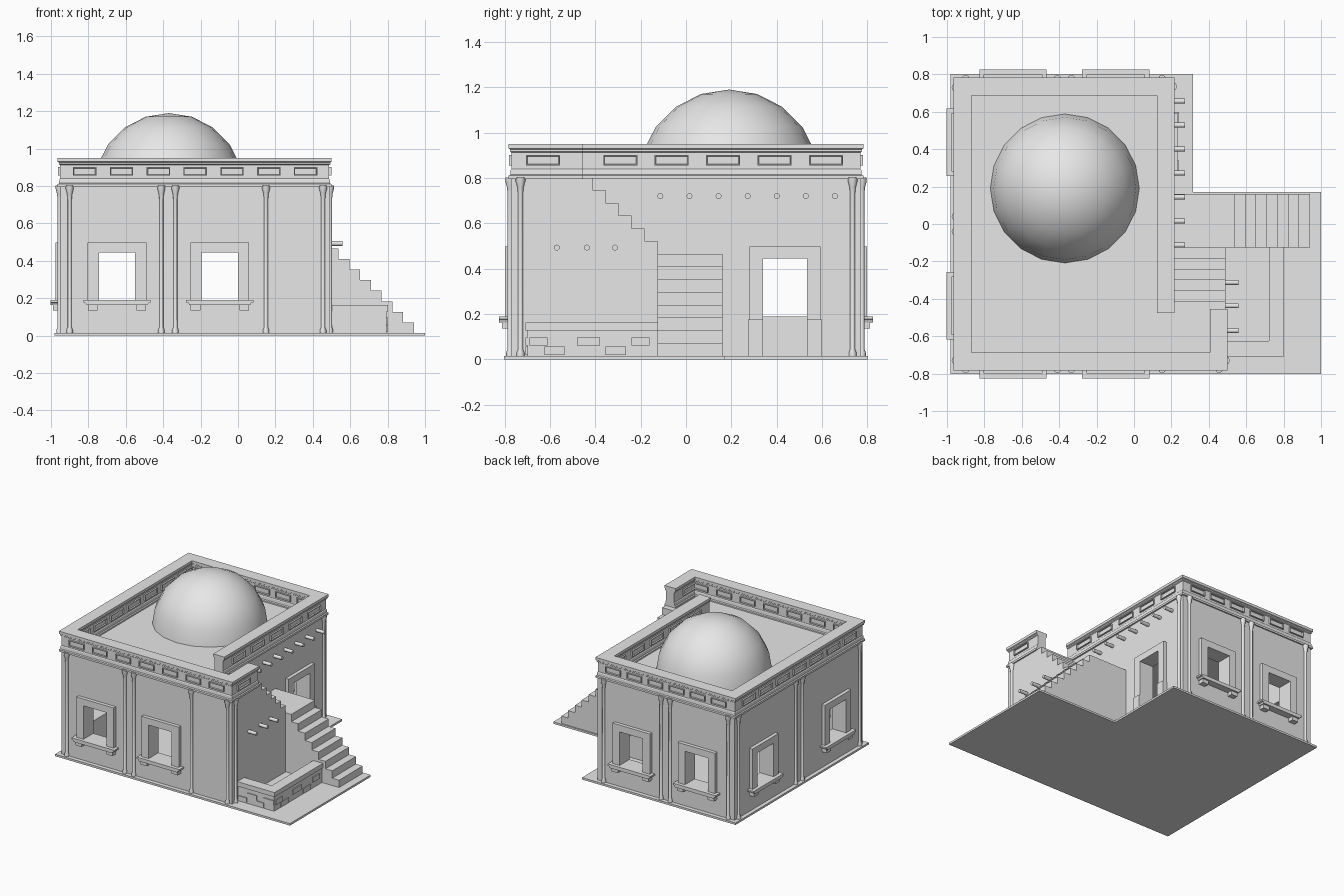
import bpy, bmesh
from math import radians, sin, cos, pi
from mathutils import Matrix, Vector

cube = bpy.data.objects.get("Cube")
if cube:
    bpy.data.objects.remove(cube, do_unlink=True)

plaster = bpy.data.materials.new("plaster_grey")
plaster.use_nodes = True
plaster.diffuse_color = (0.8, 0.8, 0.8, 1)
plaster.node_tree.nodes["Principled BSDF"].inputs["Base Color"].default_value = (0.8, 0.8, 0.8, 1)

IDENT = Matrix.Identity(4)
PLAN = Matrix.Rotation(radians(-90), 4, 'X')
FRONT, RIGHT, BACK, LEFT = 0, 90, 180, -90


def facing(angle, x=0, y=0, z=0):
    """Frame whose local -y points out of the wall that faces this way."""
    return Matrix.Translation((x, y, z)) @ Matrix.Rotation(radians(angle), 4, 'Z')


def finish(name, bm, smooth=False):
    bmesh.ops.remove_doubles(bm, verts=bm.verts, dist=1e-5)
    bmesh.ops.recalc_face_normals(bm, faces=bm.faces)
    mesh = bpy.data.meshes.new(name)
    bm.to_mesh(mesh)
    bm.free()
    mesh.materials.append(plaster)
    ob = bpy.data.objects.new(name, mesh)
    bpy.context.collection.objects.link(ob)
    if smooth:
        bpy.ops.object.select_all(action='DESELECT')
        ob.select_set(True)
        bpy.context.view_layer.objects.active = ob
        bpy.ops.object.shade_smooth_by_angle(angle=radians(50))
    return ob


def prism(name, pts, a, b, m=IDENT):
    """Outline in local x-z, extruded along local y from a to b."""
    bm = bmesh.new()
    face = bm.faces.new([bm.verts.new((u, a, w)) for u, w in pts])
    new = bmesh.ops.extrude_face_region(bm, geom=[face])["geom"]
    bmesh.ops.translate(bm, vec=(0, b - a, 0),
                        verts=[v for v in new if isinstance(v, bmesh.types.BMVert)])
    bm.transform(m)
    return finish(name, bm)


def slab(name, pts, z0, z1):
    return prism(name, pts, -z0, -z1, PLAN)


def box(name, x0, x1, y0, y1, z0, z1, m=IDENT):
    return prism(name, [(x0, z0), (x1, z0), (x1, z1), (x0, z1)], y0, y1, m)


def lathe(name, profile, sides, m):
    bm = bmesh.new()
    rings = [[bm.verts.new((r * cos(2 * pi * i / sides), r * sin(2 * pi * i / sides), z))
              for i in range(sides)] for r, z in profile]
    for lo, hi in zip(rings, rings[1:]):
        for i in range(sides):
            j = (i + 1) % sides
            bm.faces.new((lo[i], lo[j], hi[j], hi[i]))
    bm.transform(m)
    return finish(name, bm, True)


def cut(target, cutter):
    mod = target.modifiers.new("opening", 'BOOLEAN')
    mod.operation, mod.solver, mod.object = 'DIFFERENCE', 'EXACT', cutter
    bpy.context.view_layer.objects.active = target
    bpy.ops.object.modifier_apply(modifier=mod.name)
    bpy.data.objects.remove(cutter, do_unlink=True)


# Ground plate and hollow L-shaped house
GROUND, ROOF = 0.015, 0.8
XL, XR, XW, Y = -0.95, 0.205, 0.49, 0.772
slab("ground_plate", [(-0.98, -0.803), (1, -0.803), (1, 0.17), (0.315, 0.17),
                      (0.315, 0.803), (-0.98, 0.803)], 0, GROUND)
house = slab("house_walls", [(XL, -Y), (XW, -Y), (XW, -0.47), (XR, -0.47),
                             (XR, Y), (XL, Y)], 0.002, ROOF)
WIN_X, WIN_Y, HALF, SILL, HEAD = (-0.647, -0.097), (-0.437, 0.437), 0.097, 0.19, 0.445
cut(house, box("cavity", -0.86, 0.115, -0.68, 0.68, GROUND, 0.76))
for x in WIN_X:
    cut(house, box("window_cut", x - HALF, x + HALF, -1, 1, SILL, HEAD))
for y in WIN_Y:
    cut(house, box("window_cut", -1.2, -0.5, y - HALF, y + HALF, SILL, HEAD))
cut(house, box("door_cut", 0, 0.4, WIN_Y[1] - HALF, WIN_Y[1] + HALF, GROUND, HEAD))


# Window and door surrounds
def surround(name, bottom, m, depth=0.027, outer=0.157):
    prism(name, [(-outer, bottom), (-HALF, bottom), (-HALF, HEAD), (HALF, HEAD), (HALF, bottom),
                 (outer, bottom), (outer, 0.497), (-outer, 0.497)], -depth, 0.005, m)


def window(m):
    surround("window_frame", SILL, m)
    prism("window_sill", [(-0.163, 0.163), (0.163, 0.163), (0.168, 0.175), (0.18, 0.178),
                          (0.18, SILL), (-0.18, SILL), (-0.18, 0.178), (-0.168, 0.175)],
          -0.053, 0.005, m)
    for s in (-0.13, 0.13):
        box("sill_bracket", s - 0.026, s + 0.026, -0.04, 0.005, 0.135, 0.163, m)


for x in WIN_X:
    window(facing(FRONT, x, -Y))
    window(facing(BACK, x, Y))
for y in WIN_Y:
    window(facing(LEFT, XL, y))
door = facing(RIGHT, XR, WIN_Y[1])
surround("door_frame", GROUND, door)
for s in (-1, 1):
    box("door_plinth", min(s * HALF, s * 0.163), max(s * HALF, s * 0.163),
        -0.036, 0.005, GROUND, 0.175, door)

# Slim engaged columns
COLUMN = [(0, 0.01), (0.017, 0.01), (0.017, 0.03), (0.011, 0.045), (0.011, 0.73),
          (0.014, 0.76), (0.021, 0.785), (0.021, 0.802), (0, 0.802)]
spots = [(x, -Y - 0.004) for x in (-0.9, -0.41, -0.335, 0.15, 0.455)]
spots += [(x, Y + 0.004) for x in (-0.9, -0.41, -0.335, 0.15)]
spots += [(XL - 0.004, y) for y in (-0.73, -0.04, 0.04, 0.73)]
spots += [(XW + 0.002, -0.73), (XR + 0.004, 0.735)]
for x, y in spots:
    lathe("column", COLUMN, 8, Matrix.Translation((x, y, 0)))

# Moulded parapet swept along the roof edge
half = [(0.047, 0.795), (0.047, 0.81), (0.04, 0.815), (0.038, 0.835), (0.034, 0.84),
        (0.034, 0.912), (0.041, 0.917), (0.041, 0.926), (0.047, 0.93), (0.047, 0.95)]
section = half + [(-r, z) for r, z in reversed(half)]
PL, PR, PW, PY = -0.917, 0.17, 0.453, 0.735
path = [Vector(p) for p in ((PW, -0.455), (PW, -PY), (PL, -PY), (PL, PY), (PR, PY), (PR, -0.475))]
bm = bmesh.new()
rings = []
for i, p in enumerate(path):
    d0 = (p - path[i - 1]).normalized() if i else (path[1] - p).normalized()
    d1 = (path[i + 1] - p).normalized() if i + 1 < len(path) else d0
    n0, n1 = Vector((-d0.y, d0.x)), Vector((-d1.y, d1.x))
    miter = (n0 + n1) / (1 + n0.dot(n1))
    rings.append([bm.verts.new((*(p + miter * r), z)) for r, z in section])
for a, b in zip(rings, rings[1:]):
    for i in range(len(section)):
        j = (i + 1) % len(section)
        bm.faces.new((a[i], a[j], b[j], b[i]))
bm.faces.new(rings[0])
bm.faces.new(rings[-1])
finish("parapet", bm)


# Framed panels on both faces of the parapet
def panel(m, width):
    bm = bmesh.new()
    bmesh.ops.create_cube(bm, size=1, matrix=Matrix.Translation((0, -0.037, 0.878))
                          @ Matrix.Diagonal((width, 0.018, 0.045, 1)))
    bm.normal_update()
    out = [f for f in bm.faces if f.normal.y < -0.9]
    bmesh.ops.inset_individual(bm, faces=out, thickness=0.006, depth=0)
    bmesh.ops.inset_individual(bm, faces=out, thickness=0.003, depth=-0.009)
    bm.transform(m)
    finish("parapet_panel", bm)


def panel_row(side, width, places):
    for x, y in places:
        for angle in (side, side + 180):
            panel(facing(angle, x, y), width)


panel_row(FRONT, 0.125, [(-0.82 + 0.197 * i, -PY) for i in range(7)])
panel_row(BACK, 0.125, [(-0.818 + 0.178 * i, PY) for i in range(6)])
panel_row(LEFT, 0.15, [(PL, -0.61 + 0.2035 * i) for i in range(7)])
panel_row(RIGHT, 0.15, [(PR, -0.29 + 0.227 * i) for i in range(5)] + [(PW, -0.63)])

# Dome
R = 0.4
lathe("dome", [(R * cos(radians(a)), 0.79 + R * sin(radians(a))) for a in range(0, 91, 18)],
      20, Matrix.Translation((-0.37, 0.19, 0)))

# Stairs: lower flight with landing, then upper flight to the roof
TREAD, RISE, LANDING = 0.0575, 0.0563, 0.465
lower = [(XR, 0.005), (0.94, 0.005)]
for i in range(8):
    z = GROUND + RISE * (i + 1)
    lower += [(0.94 - TREAD * i, z), (0.94 - TREAD * (i + 1), z)]
lower = lower[:-1] + [(XR, LANDING)]
lower[2:2] = []
steps = [lower[0], lower[1]]
for p in lower[2:]:
    if abs(p[0] - steps[-1][0]) > 1e-6 and abs(p[1] - steps[-1][1]) > 1e-6:
        steps.append((p[0], steps[-1][1]))
    steps.append(p)
prism("lower_stairs", steps, -0.125, 0.16)
upper = [(-0.47, 0.005), (-0.125, 0.005)]
for i in range(6):
    z = min(LANDING + RISE * (i + 1), ROOF)
    upper += [(-0.125 - TREAD * i, z), (-0.125 - TREAD * (i + 1), z)]
prism("upper_stairs", upper, -XW, -XR, facing(RIGHT))

# Projecting roof beams
BEAM = [(0, -0.02), (0.013, -0.02), (0.013, 0.068), (0, 0.068)]
beams = [(XR, -0.113 + 0.1283 * i, 0.72) for i in range(7)]
beams += [(XW, y, 0.493) for y in (-0.57, -0.437, -0.313)]
for p in beams:
    lathe("beam", BEAM, 12, Matrix.Translation(p) @ Matrix.Rotation(radians(90), 4, 'Y'))


# Low garden wall with coping and a few facing stones
def garden_wall(name, g, z0, z1):
    slab(name, [(0.48, -0.7 - g), (0.795 + g, -0.7 - g), (0.795 + g, -0.12), (0.73 - g, -0.12),
                (0.73 - g, -0.633 + g), (0.48, -0.633 + g)], z0, z1)


garden_wall("garden_wall", 0, 0.005, 0.13)
garden_wall("garden_wall_coping", 0.008, 0.128, 0.163)
for u, w, z in ((0.53, 0.07, 0.02), (0.61, 0.08, 0.06), (0.75, 0.085, 0.06), (0.68, 0.06, 0.02)):
    box("facing_stone", u - w / 2, u + w / 2, -0.007, 0.005, z, z + 0.037, facing(FRONT, 0, -0.7))
for u, w, z in ((-0.65, 0.08, 0.06), (-0.58, 0.09, 0.02), (-0.43, 0.1, 0.06),
                (-0.31, 0.09, 0.02), (-0.2, 0.08, 0.06)):
    box("facing_stone", u - w / 2, u + w / 2, -0.007, 0.005, z, z + 0.037, facing(RIGHT, 0.795))
